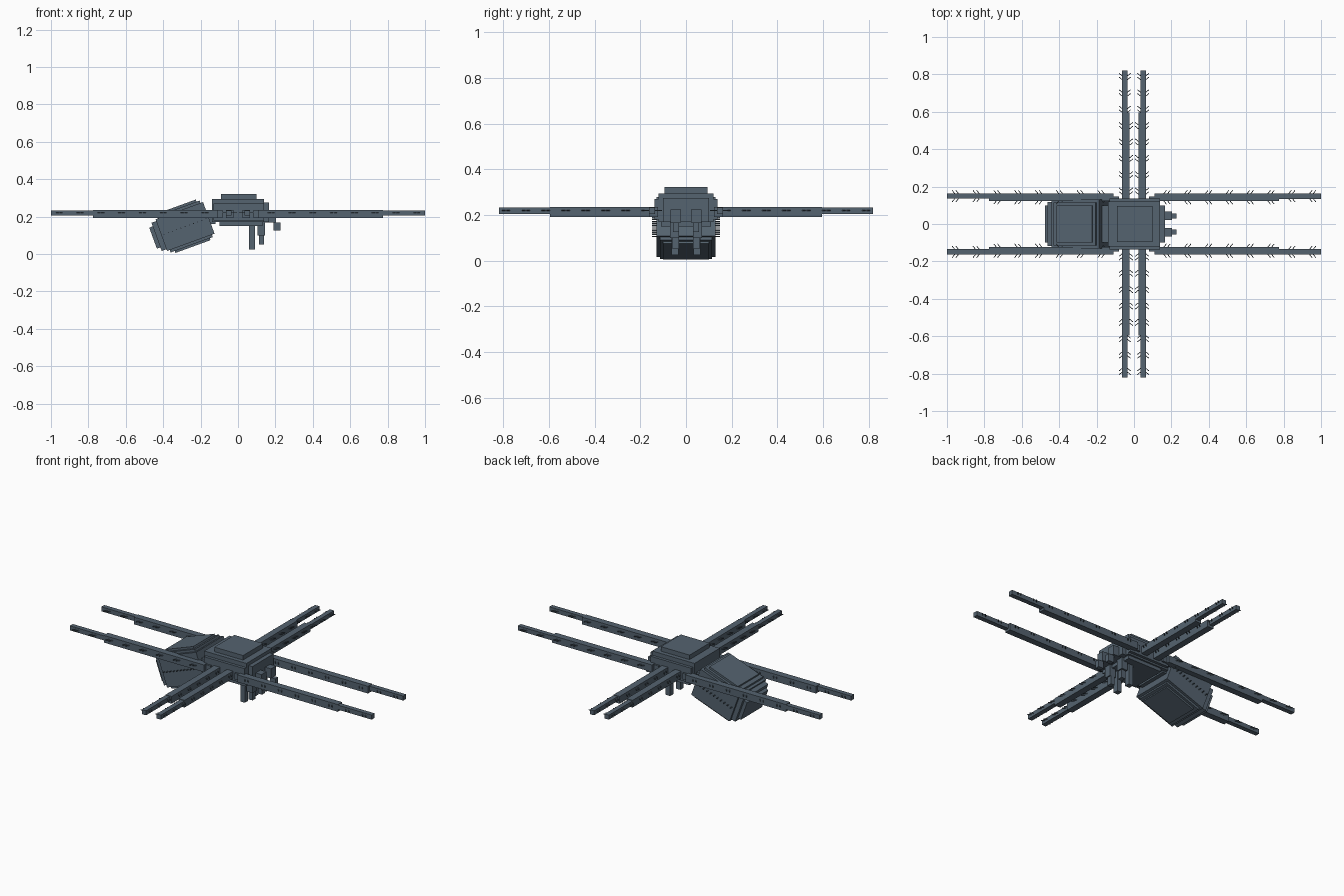
import bpy, math
from mathutils import Matrix, Vector

cube = bpy.data.objects.get("Cube")
if cube:
    bpy.data.objects.remove(cube, do_unlink=True)


def material(name, colour):
    mat = bpy.data.materials.new(name)
    mat.use_nodes = True
    mat.diffuse_color = colour
    mat.node_tree.nodes["Principled BSDF"].inputs["Base Color"].default_value = colour
    return mat


slate = material("slate grey", (0.09, 0.125, 0.16, 1))
FACES = [(0, 1, 3, 2), (4, 6, 7, 5), (0, 4, 5, 1), (2, 3, 7, 6), (0, 2, 6, 4), (1, 5, 7, 3)]


def blocks(name, boxes, matrix=Matrix()):
    """One object from a list of ((x0, x1), (y0, y1), (z0, z1), local matrix)."""
    verts, faces = [], []
    for xs, ys, zs, local in boxes:
        base = len(verts)
        verts += [matrix @ local @ Vector((x, y, z))
                  for x in sorted(xs) for y in sorted(ys) for z in sorted(zs)]
        faces += [[base + i for i in f] for f in FACES]
    mesh = bpy.data.meshes.new(name)
    mesh.from_pydata(verts, [], faces)
    mesh.materials.append(slate)
    obj = bpy.data.objects.new(name, mesh)
    bpy.context.collection.objects.link(obj)
    return obj


def box(x, y, z, local=Matrix()):
    return (x, y, z, local)


def wide(x, half, z):
    return box(x, (-half, half), z)


# Stepped thorax
blocks("thorax", [
    wide((-0.14, 0.14), 0.12, (0.17, 0.295)),
    wide((-0.13, 0.14), 0.137, (0.18, 0.27)),
    wide((-0.09, 0.10), 0.095, (0.25, 0.322)),
    wide((-0.10, 0.13), 0.11, (0.15, 0.2)),
    wide((0.10, 0.165), 0.10, (0.17, 0.275)),
])
blocks("waist", [wide((-0.22, -0.12), 0.10, (0.16, 0.235))])

# Tilted abdomen with stepped plates on every side
tilt = Matrix.Translation((-0.283, 0, 0.147)) @ Matrix.Rotation(math.radians(-20), 4, "Y")
blocks("abdomen", [
    wide((-0.135, 0.135), 0.13, (-0.09, 0.09)),
    wide((-0.12, 0.12), 0.115, (-0.104, 0.104)),
    wide((-0.097, 0.103), 0.10, (-0.115, 0.116)),
    wide((-0.162, 0.12), 0.118, (-0.08, 0.08)),
    wide((-0.182, 0.10), 0.10, (-0.06, 0.06)),
], tilt)


def hair(x, y, z, angle, length):
    """Thin bristle lying flat, pointing along its angle."""
    place = Matrix.Translation((x, y, z)) @ Matrix.Rotation(angle, 4, "Z")
    return box((0, length), (-0.002, 0.002), (-0.002, 0.002), place)


# Bristle rows on the abdomen sides
blocks("abdomen_bristles", [
    hair(-0.12 + i * 0.024, side * 0.128, 0, side * math.pi / 2, 0.02)
    for i in range(11) for side in (-1, 1)], tilt)


def leg(name, matrix, start, middle, end, width, mirror):
    """Two-stage leg along +x; the outer edge sits at zero and width runs inward."""
    parts = [
        box((start, middle), (-width * mirror, 0), (0.192, 0.235)),
        box((middle, end), (-0.028 * mirror, 0), (0.205, 0.232)),
    ]
    blocks(name, parts, matrix)
    hairs = []
    step = (end - start) / 8
    for i in range(8):
        along = start + (i + 0.45) * step
        inner = width if along < middle else 0.028
        for offset in (0, 0.02):
            x = along + offset
            hairs.append(hair(x, 0, 0.22, mirror * 0.9, 0.022))
            hairs.append(hair(x, -inner * mirror, 0.22, -mirror * 0.9, 0.022))
    blocks(name + "_bristles", hairs, matrix)


for sx, xname in ((1, "front"), (-1, "rear")):
    for sy, yname in ((1, "left"), (-1, "right")):
        label = xname + "_" + yname
        # Long legs, parallel to the body axis
        turn = Matrix.Rotation(0 if sx > 0 else math.pi, 4, "Z")
        leg("long_leg_" + label, Matrix.Translation((0, sy * 0.163, 0)) @ turn,
            0.11, 0.775, 1.0, 0.04, sx * sy)
        # Side legs, pointing straight out
        turn = Matrix.Rotation(sy * math.pi / 2, 4, "Z")
        leg("side_leg_" + label, Matrix.Translation((sx * 0.063, 0, 0)) @ turn,
            0.12, 0.595, 0.82, 0.04, -sx * sy)
        # Hip joint
        blocks("hip_" + label, [box((sx * 0.08, sx * 0.13), (sy * 0.12, sy * 0.148),
                                    (0.195, 0.232))])

# Jaws, fangs and feelers
for s, side in ((1, "left"), (-1, "right")):
    blocks("feeler_" + side, [
        box((0.12, 0.203), (s * 0.022, s * 0.068), (0.168, 0.225)),
        box((0.19, 0.226), (s * 0.03, s * 0.056), (0.125, 0.168)),
    ])
    blocks("fang_" + side, [
        box((0.105, 0.145), (s * 0.03, s * 0.07), (0.10, 0.17)),
        box((0.112, 0.138), (s * 0.03, s * 0.06), (0.05, 0.12)),
        box((0.06, 0.09), (s * 0.032, s * 0.064), (0.025, 0.17)),
    ])
